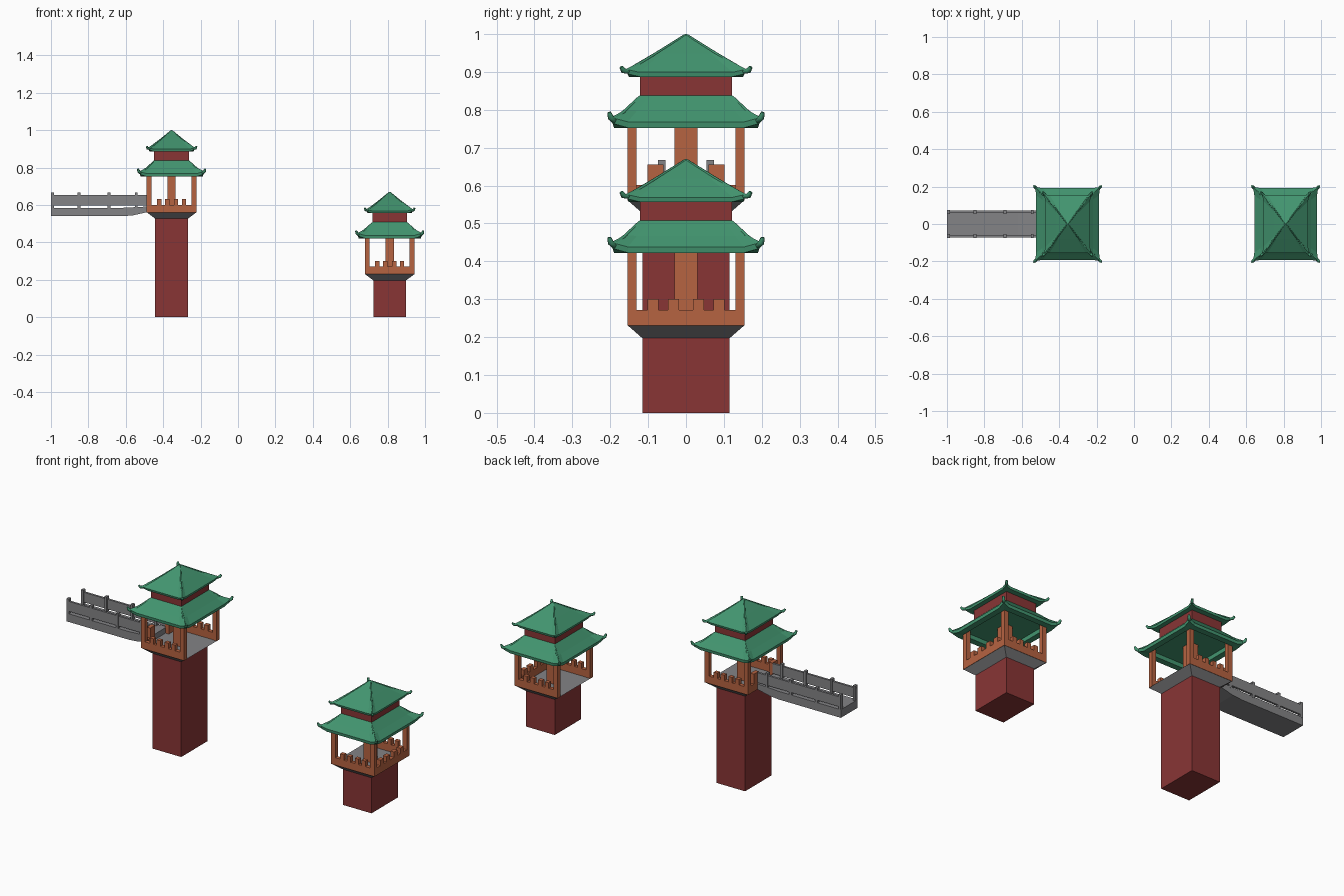
import bpy, bmesh
from mathutils import Vector

if "Cube" in bpy.data.objects:
    bpy.data.objects.remove(bpy.data.objects["Cube"])


def material(name, col):
    m = bpy.data.materials.new(name)
    m.diffuse_color = (*col, 1)
    m.use_nodes = True
    m.node_tree.nodes["Principled BSDF"].inputs["Base Color"].default_value = m.diffuse_color
    return m


RED = material("dark red wall", (0.25, 0.036, 0.036))
GREEN = material("jade roof", (0.055, 0.30, 0.16))
ORANGE = material("orange wood", (0.47, 0.125, 0.053))
GREY = material("grey stone", (0.23, 0.23, 0.24))


def finish(bm, name, mat):
    bmesh.ops.recalc_face_normals(bm, faces=bm.faces)
    me = bpy.data.meshes.new(name)
    bm.to_mesh(me)
    bm.free()
    ob = bpy.data.objects.new(name, me)
    bpy.context.collection.objects.link(ob)
    me.materials.append(mat)
    return ob


def add_box(bm, x0, x1, y0, y1, z0, z1):
    r = bmesh.ops.create_cube(bm, size=1)
    for v in r["verts"]:
        v.co = Vector((x0 if v.co.x < 0 else x1,
                       y0 if v.co.y < 0 else y1,
                       z0 if v.co.z < 0 else z1))


def boxes(name, mat, items):
    bm = bmesh.new()
    for b in items:
        add_box(bm, *b)
    return finish(bm, name, mat)


def loft(name, mat, rings):
    bm = bmesh.new()
    loops = [[bm.verts.new(p) for p in ring] for ring in rings]
    n = len(loops[0])
    for a, b in zip(loops, loops[1:]):
        for i in range(n):
            j = (i + 1) % n
            bm.faces.new((a[i], a[j], b[j], b[i]))
    bm.faces.new(loops[0])
    bm.faces.new(loops[-1])
    return finish(bm, name, mat)


def eave_ring(cx, hx, hy, z, lift=0, out=0):
    # rectangle whose corners are pushed out and up
    pts = []
    for sx, sy, along_x in ((-1, -1, 1), (1, -1, 0), (1, 1, 1), (-1, 1, 0)):
        pts.append((cx + sx * (hx + out), sy * (hy + out), z + lift))
        for t in (0.8, -0.8):
            if along_x:
                pts.append((cx + sx * hx * t, sy * hy, z))
            else:
                pts.append((cx + sx * hx, sy * hy * t, z))
    return pts


def hip_ridges(name, cx, path):
    # four tapered ridge tubes with upturned ends
    cu = bpy.data.curves.new(name, "CURVE")
    cu.dimensions = "3D"
    cu.bevel_depth = 0.0075
    cu.bevel_resolution = 1
    cu.use_fill_caps = True
    for sx in (-1, 1):
        for sy in (-1, 1):
            s = cu.splines.new("POLY")
            s.points.add(len(path) - 1)
            for p, (x, y, z, r) in zip(s.points, path):
                p.co = (cx + sx * x, sy * y, z, 1)
                p.radius = r
    cu.materials.append(GREEN)
    ob = bpy.data.objects.new(name, cu)
    bpy.context.collection.objects.link(ob)


def tower(tag, cx, dz, open_side, gate_side=0):
    base = 0.56 + dz
    PX, PY, T = 0.133, 0.154, 0.022
    # shaft and flared platform
    boxes(tag + "_shaft", RED, [(cx - .0875, cx + .0875, -.115, .115, 0, .53 + dz)])
    loft(tag + "_platform", GREY, [
        [(cx + sx * hx, sy * hy, z + dz) for sx, sy in ((-1, -1), (1, -1), (1, 1), (-1, 1))]
        for hx, hy, z in ((.0875, .115, .527), (PX, PY, .561))])
    # corner posts and centre column
    posts = [(cx - .022, cx + .022, -.03, .03, base, .80 + dz)]
    for sx in (-1, 1):
        for sy in (-1, 1):
            xa, xb = sorted((cx + sx * PX, cx + sx * (PX - .026)))
            ya, yb = sorted((sy * PY, sy * (PY - .024)))
            posts.append((xa, xb, ya, yb, base, .77 + dz))
    boxes(tag + "_posts", ORANGE, posts)
    # crenellated parapets
    wall = []
    for sy in (-1, 1):
        ya, yb = sorted((sy * PY, sy * (PY - T)))
        wall.append((cx - PX, cx + PX, ya, yb, base, base + .041))
        for m in (-.066, -.024, .024, .066):
            wall.append((cx + m - .0115, cx + m + .0115, ya, yb, base + .04, base + .071))
    for sx in (-1, 1):
        if sx == open_side:
            continue
        xa, xb = sorted((cx + sx * PX, cx + sx * (PX - T)))
        if sx == gate_side:
            for sy in (-1, 1):
                for a, b, h in ((.10, PY, .041), (.06, .102, .096)):
                    ya, yb = sorted((sy * a, sy * b))
                    wall.append((xa, xb, ya, yb, base, base + h))
        else:
            wall.append((xa, xb, -PY, PY, base, base + .041))
            for m in (-.087, -.033, .033, .087):
                wall.append((xa, xb, m - .015, m + .015, base + .04, base + .071))
    boxes(tag + "_parapet", ORANGE, wall)
    # lower skirt roof, upper storey, upper roof
    loft(tag + "_lower_roof", GREEN, [eave_ring(cx, hx, hy, z + dz, l, o) for hx, hy, z, l, o in (
        (.093, .122, .838, 0, 0), (.135, .162, .797, .002, 0), (.168, .192, .768, .012, .006),
        (.166, .190, .752, .012, .004), (.134, .157, .752, 0, 0), (.134, .157, .775, 0, 0))])
    hip_ridges(tag + "_lower_hips", cx, [(x, y, z + dz, r) for x, y, z, r in (
        (.093, .122, .834, .5), (.135, .162, .795, .7), (.168, .191, .772, 1.1),
        (.176, .199, .780, 1.1), (.180, .203, .793, .7))])
    boxes(tag + "_upper_storey", RED, [(cx - .093, cx + .093, -.122, .122, .83 + dz, .90 + dz)])
    loft(tag + "_upper_roof", GREEN, [eave_ring(cx, hx, hy, z + dz, l, o) for hx, hy, z, l, o in (
        (.002, .002, 1.0, 0, 0), (.062, .080, .949, 0, 0), (.120, .154, .899, .008, .005),
        (.118, .151, .887, .008, .004))])
    hip_ridges(tag + "_upper_hips", cx, [(x, y, z + dz, r) for x, y, z, r in (
        (.003, .003, .996, .5), (.062, .080, .948, .5), (.120, .155, .901, .9),
        (.128, .165, .903, 1.0), (.133, .171, .913, .7))])


tower("tall_tower", -0.355, 0, open_side=1, gate_side=-1)
tower("short_tower", 0.811, -0.33, open_side=-1)

# bridge deck with rising end at the tall tower
deck = [(-1, .54), (-.62, .54), (-.56, .545), (-.485, .562),
        (-.485, .592), (-.56, .588), (-.62, .585), (-1, .585)]
loft("bridge_deck", GREY, [[(x, y, z) for x, z in deck] for y in (-.073, .073)])

# bridge side panels and posts
rails = []
for s in (-1, 1):
    ya, yb = sorted((s * .072, s * .060))
    rails.append((-1, -.488, ya, yb, .598, .653))
    ya, yb = sorted((s * .074, s * .054))
    for x in (-.992, -.85, -.69, -.545):
        rails.append((x - .007, x + .007, ya, yb, .58, .667))
boxes("bridge_railings", GREY, rails)
